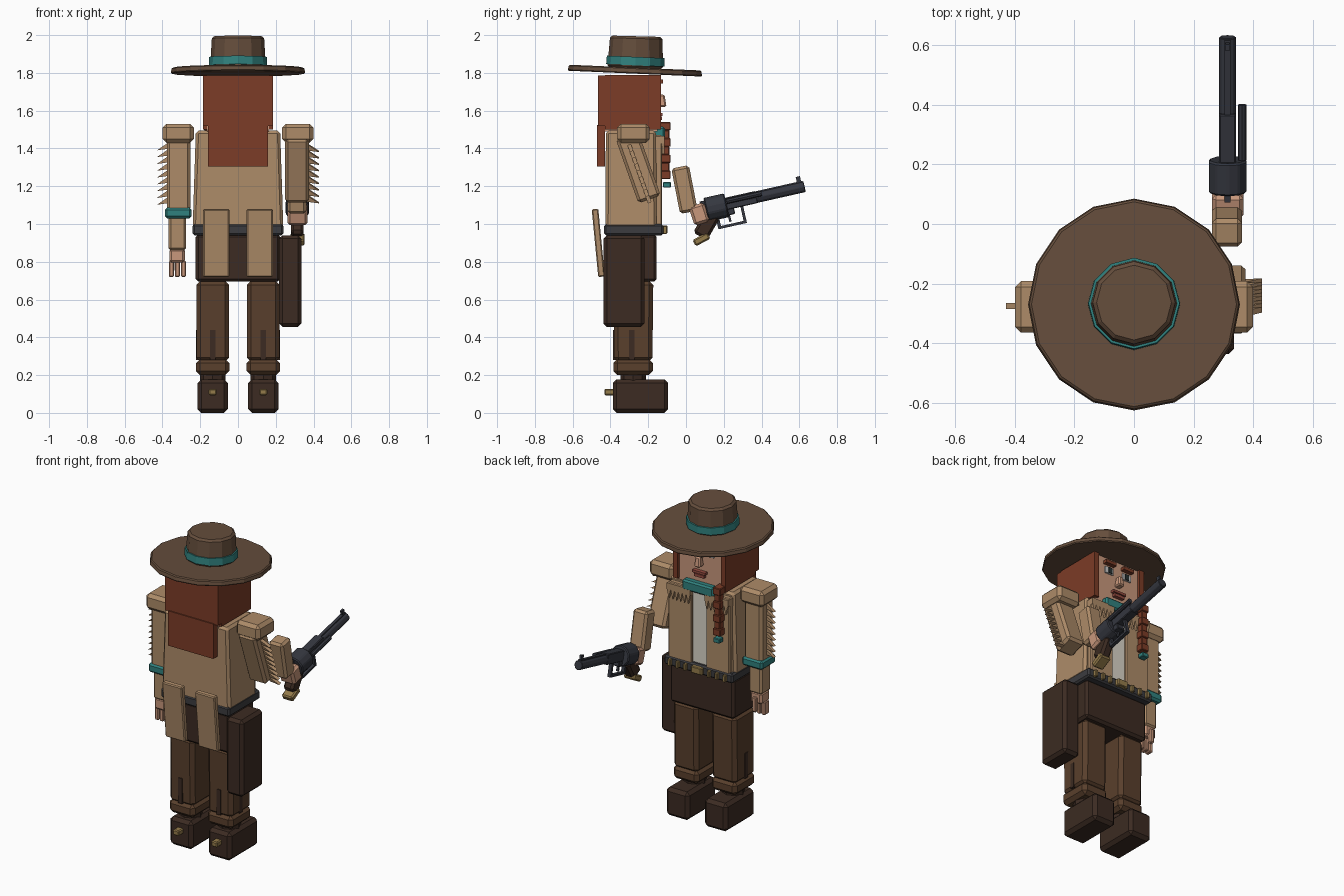
import bpy, bmesh
from math import radians, sin, cos, pi
from mathutils import Matrix, Vector

if "Cube" in bpy.data.objects:
    bpy.data.objects.remove(bpy.data.objects["Cube"])

COL = dict(hat=(.13, .075, .045), band=(.03, .22, .21), tan=(.42, .26, .14), hair=(.2, .045, .02),
           skin=(.58, .31, .2), pants=(.1, .05, .025), dark=(.045, .024, .016), belt=(.045, .045, .05),
           brass=(.3, .2, .07), gun=(.035, .038, .05), shirt=(.7, .66, .58), lip=(.3, .07, .05),
           white=(.8, .8, .8), pupil=(.02, .03, .03))
MATS = {}
for key, c in COL.items():
    MATS[key] = bpy.data.materials.new(key)
    MATS[key].diffuse_color = (*c, 1)


def finish(name, bm, mat, loc, rx, bevel=0):
    bmesh.ops.recalc_face_normals(bm, faces=bm.faces)
    me = bpy.data.meshes.new(name)
    bm.to_mesh(me)
    bm.free()
    ob = bpy.data.objects.new(name, me)
    bpy.context.collection.objects.link(ob)
    me.materials.append(MATS[mat])
    ob.location, ob.rotation_euler = loc, (radians(rx), 0, 0)
    if bevel:
        m = ob.modifiers.new("bevel", "BEVEL")
        m.width, m.segments = bevel, 1
    return ob


def box(name, mat, x, y, z, bevel=.012, top=(1, 1), rx=0):
    """Box from (min, max) ranges, optionally tapered at the top and tilted about its centre."""
    bm = bmesh.new()
    bmesh.ops.create_cube(bm, size=1)
    for v in bm.verts:
        t = top if v.co.z > 0 else (1, 1)
        v.co = Vector((v.co.x * (x[1] - x[0]) * t[0], v.co.y * (y[1] - y[0]) * t[1], v.co.z * (z[1] - z[0])))
    return finish(name, bm, mat, [sum(r) / 2 for r in (x, y, z)], rx, bevel)


def disc(name, mat, loc, r1, r2, h, sides, rx=0, bevel=0, along_y=False):
    bm = bmesh.new()
    bmesh.ops.create_cone(bm, cap_ends=True, segments=sides, radius1=r1, radius2=r2, depth=h)
    if along_y:
        bmesh.ops.rotate(bm, verts=bm.verts, matrix=Matrix.Rotation(-pi / 2, 3, 'X'))
    return finish(name, bm, mat, loc, rx, bevel)


def teeth(name, mat, tris, depth, loc, rx=0):
    """Row of triangular fringe teeth drawn in XZ and extruded in Y."""
    bm = bmesh.new()
    for tri in tris:
        f = bm.faces.new([bm.verts.new((a, -depth / 2, b)) for a, b in tri])
        ext = bmesh.ops.extrude_face_region(bm, geom=[f])["geom"]
        bmesh.ops.translate(bm, vec=(0, depth, 0), verts=[v for v in ext if isinstance(v, bmesh.types.BMVert)])
    return finish(name, bm, mat, loc, rx)


def around(c, w):
    return (c - w / 2, c + w / 2)


# Hat
disc("hat_brim", "hat", (0, -.27, 1.812), .357, .35, .032, 16, -2.5, .006)
disc("hat_crown", "hat", (0, -.266, 1.909), .148, .138, .17, 12, -1.5, .012)
disc("hat_band", "band", (0, -.267, 1.862), .155, .153, .045, 12, -2.5)

# Head and hair
box("head", "skin", (-.165, .165), (-.43, -.15), (1.49, 1.79), 0)
box("hair_back_upper", "hair", (-.185, .185), (-.465, -.42), (1.52, 1.785), 0)
box("hair_back_lower", "hair", (-.158, .158), (-.472, -.43), (1.305, 1.525), 0)
for s in (-1, 1):
    box("hair_side", "hair", around(s * .168, .034), (-.43, -.132), (1.5, 1.79), 0)
    box("eyebrow", "hair", around(s * .065, .075), (-.155, -.122), (1.745, 1.765), 0)
    box("eye_white", "white", around(s * .065, .06), (-.155, -.14), (1.69, 1.73), 0)
    box("pupil", "pupil", around(s * .062, .026), (-.155, -.135), (1.692, 1.728), 0)
box("nose", "skin", (-.022, .022), (-.155, -.103), (1.62, 1.685), .008, (.7, .6))
box("upper_lip", "lip", (-.045, .045), (-.155, -.125), (1.573, 1.588), 0)
box("lower_lip", "lip", (-.035, .035), (-.155, -.128), (1.55, 1.568), 0)

# Braid with bead
for i in range(7):
    w = .052 if i % 2 == 0 else .04
    box("braid_link", "hair", around(-.155, w), (-.13 if i else -.15, -.082 - .006 * (i % 2)),
        (1.495 - i * .043, 1.54 - i * .043), .004)
box("braid_bead", "band", around(-.155, .045), (-.122, -.08), (1.193, 1.222), .004)

# Torso, jacket and neckerchief
box("torso", "tan", (-.24, .24), (-.427, -.155), (.98, 1.495), .015, (.93, .98))
box("shirt", "shirt", (-.055, .055), (-.17, -.143), (.99, 1.46), 0)
for s in (-1, 1):
    box("jacket_front", "tan", around(s * .132, .165), (-.17, -.127), (.99, 1.47), .006)
    x0 = s * .132 - .08
    teeth("chest_fringe", "tan", [[(x0 + i * .027, 1.43), (x0 + i * .027 + .027, 1.43),
          (x0 + i * .027 + .0135, 1.37)] for i in range(6)], .016, (0, -.121, 0))
    box("chest_yoke", "tan", around(s * .132, .165), (-.135, -.113), (1.425, 1.465), 0)
    box("coat_tail", "tan", around(s * .115, .138), (-.482, -.447), (.72, 1.08), .006, rx=5.5)
box("neckerchief", "band", (-.11, .11), (-.24, -.112), (1.45, 1.515), .01)

# Belt, cartridges and hips
box("belt", "belt", (-.24, .24), (-.433, -.12), (.94, 1.0), .01)
box("buckle", "brass", (-.035, .035), (-.13, -.097), (.95, .992), .004)
for i in range(8):
    x = (i - 3.5) * .055
    box("cartridge", "brass", around(x, .02), (-.125, -.1), (.947, .99), .004)
box("hips", "dark", (-.225, .225), (-.41, -.155), (.695, .945), .015)
box("holster", "dark", (.218, .335), (-.437, -.22), (.455, .94), .018)

# Legs and boots
for s in (-1, 1):
    x = s * .134
    box("trouser_leg", "pants", around(x, .172), (-.38, -.178), (.27, .7), .022, (1, 1.05))
    box("trouser_cuff", "pants", around(x, .178), (-.385, -.175), (.2, .285), .022)
    box("rear_slit", "dark", around(x, .028), (-.387, -.36), (.28, .44), 0)
    box("side_slit", "dark", around(s * .212, .022), around(-.287, .028), (.28, .44), 0)
    disc("ankle", "dark", (x, -.28, .19), .068, .068, .06, 8)
    box("boot", "dark", around(x, .16), (-.387, -.095), (0, .178), .02)
    box("spur", "brass", around(x, .042), (-.432, -.37), (.093, .127), .006)

# Shoulders and sleeve fringe
for s in (-1, 1):
    box("shoulder", "tan", around(s * .316, .166), (-.365, -.192), (1.43, 1.53), .02)
    tris = [[(s * .05, z), (s * .05, z - .036), (s * .115, z - .045)] for z in [.15 - i * .036 for i in range(9)]]
    teeth("sleeve_fringe", "tan", tris, .02, (s * .314, -.275 if s < 0 else -.253, 1.285), 0 if s < 0 else 19.5)

# Left arm hanging down
box("left_upper_arm", "tan", (-.377, -.252), (-.34, -.215), (1.07, 1.46), .015)
box("left_arm_band", "band", (-.387, -.245), (-.35, -.205), (1.03, 1.087), .012)
box("left_forearm", "tan", (-.367, -.275), (-.33, -.23), (.86, 1.04), .012)
box("left_hand", "skin", (-.363, -.281), (-.325, -.235), (.795, .87), .012)
for i in range(3):
    box("left_finger", "skin", around(-.353 + i * .032, .026), (-.31, -.265), (.72, .805), .005)
box("left_thumb", "skin", (-.335, -.308), (-.245, -.218), (.75, .84), .005)

# Right arm raised
box("right_upper_arm", "tan", (.25, .375), around(-.253, .125), (1.12, 1.48), .015, rx=19.5)
box("right_forearm", "tan", (.262, .362), around(-.008, .095), (1.06, 1.305), .014, rx=11)
box("right_hand", "skin", (.262, .368), around(.07, .085), (1.0, 1.105), .014, rx=18)


# Revolver, laid out along its own barrel axis
def gun_at(u, v):
    a = radians(12.7)
    return .15 + u * cos(a) - v * sin(a), 1.09 + u * sin(a) + v * cos(a)


def gun_box(name, mat, u, v, w, x=.314, bevel=.004, tilt=0):
    y, z = gun_at(sum(u) / 2, sum(v) / 2)
    box(name, mat, around(x, w), around(y, u[1] - u[0]), around(z, v[1] - v[0]), bevel, rx=12.7 + tilt)


disc("gun_cylinder", "gun", (.314, *gun_at(.01, -.005)), .066, .066, .112, 10, 12.7, .006, True)
gun_box("gun_frame", "gun", (-.03, .23), (-.03, .035), .056)
gun_box("gun_lower_frame", "gun", (-.03, .1), (-.06, -.02), .05)
disc("gun_barrel", "gun", (.314, *gun_at(.34, 0)), .03, .03, .3, 8, 12.7, .003, True)
gun_box("barrel_rib", "gun", (.08, .485), (.022, .033), .02, bevel=0)
disc("ejector_rod", "gun", (.363, *gun_at(.165, .015)), .014, .014, .19, 8, 12.7, 0, True)
gun_box("front_sight", "gun", (.455, .478), (.025, .06), .014, bevel=0)
gun_box("guard_bottom", "gun", (-.005, .15), (-.12, -.106), .022, bevel=0)
gun_box("guard_front", "gun", (.135, .15), (-.12, -.02), .022, bevel=0)
gun_box("guard_rear", "gun", (-.005, .012), (-.12, -.03), .022, bevel=0)
gun_box("trigger", "gun", (.06, .072), (-.095, -.03), .014, bevel=0)
gun_box("hammer", "gun", (-.07, -.04), (.0, .045), .02, bevel=0)
box("gun_grip", "dark", around(.314, .066), around(.108, .085), (.925, 1.06), .014, rx=-28 + 60 - 62)
box("grip_butt", "brass", around(.314, .074), around(.082, .088), (.9, .938), .008, rx=28)

for m in bpy.data.materials:
    if m.users and not m.is_grease_pencil:
        m.use_nodes = True
        m.node_tree.nodes["Principled BSDF"].inputs["Base Color"].default_value = m.diffuse_color
